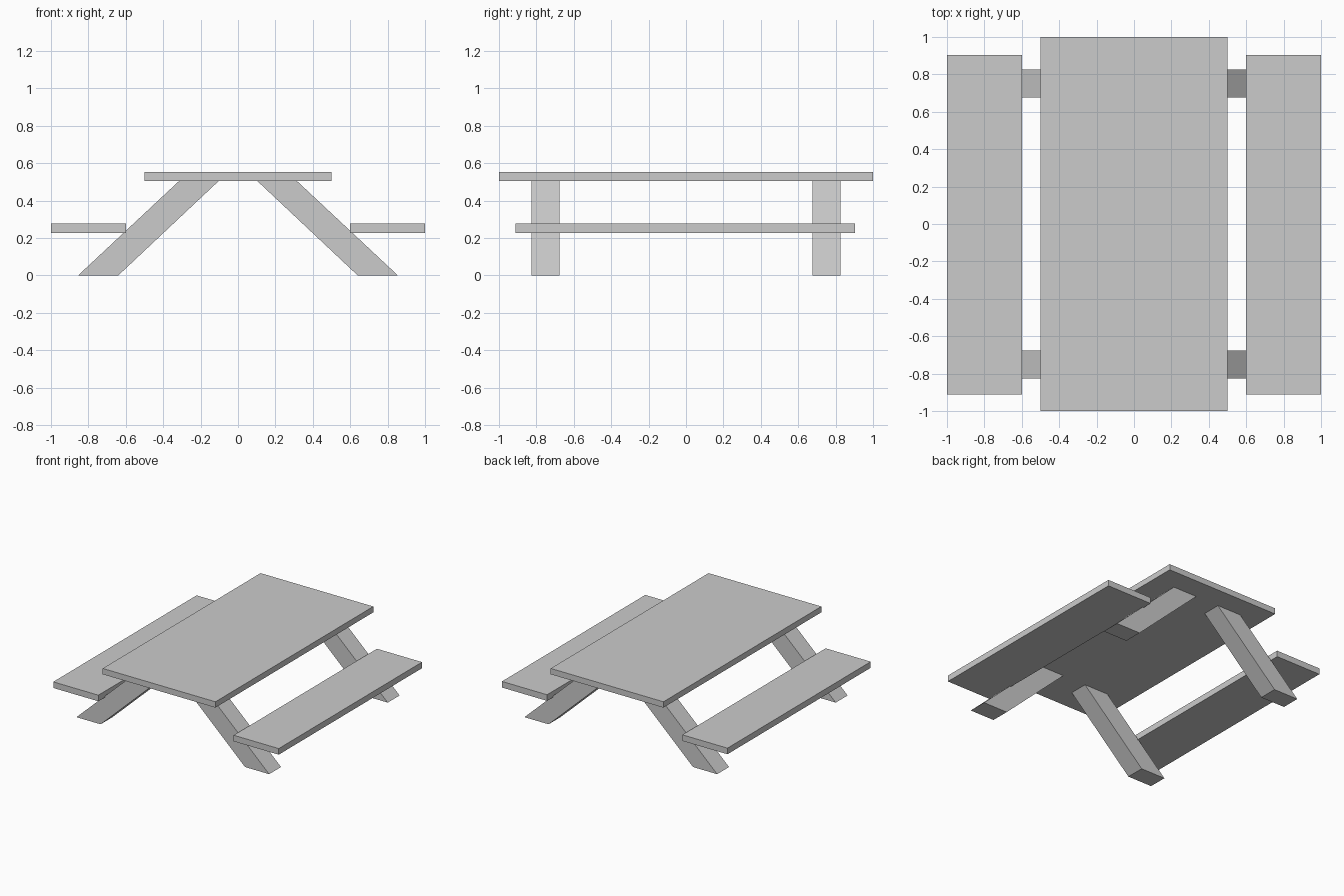
import bpy
import bmesh

if "Cube" in bpy.data.objects:
    bpy.data.objects.remove(bpy.data.objects["Cube"])


def prism(name, profile, y0, y1):
    """Extrude an x/z outline along y into a flat-faced solid."""
    bm = bmesh.new()
    face = bm.faces.new([bm.verts.new((x, y0, z)) for x, z in profile])
    ext = bmesh.ops.extrude_face_region(bm, geom=[face])
    moved = [v for v in ext["geom"] if isinstance(v, bmesh.types.BMVert)]
    bmesh.ops.translate(bm, verts=moved, vec=(0, y1 - y0, 0))
    bmesh.ops.recalc_face_normals(bm, faces=bm.faces)
    mesh = bpy.data.meshes.new(name)
    bm.to_mesh(mesh)
    bm.free()
    obj = bpy.data.objects.new(name, mesh)
    bpy.context.collection.objects.link(obj)
    return obj


def board(name, x0, x1, y0, y1, z0, z1):
    return prism(name, [(x0, z0), (x1, z0), (x1, z1), (x0, z1)], y0, y1)


# Table top
board("table_top", -0.5, 0.5, -1.0, 1.0, 0.505, 0.552)

# Slanted leg outline, cut level at the ground and under the top
LEG = [(0.64, 0.0), (0.855, 0.0), (0.315, 0.505), (0.103, 0.505)]

for side, s in (("left", -1), ("right", 1)):
    # Bench seat
    x0, x1 = sorted((s * 0.6, s * 1.0))
    board(side + "_seat", x0, x1, -0.912, 0.903, 0.228, 0.277)
    # Front and back legs
    outline = [(s * x, z) for x, z in LEG]
    prism("front_" + side + "_leg", outline, -0.826, -0.676)
    prism("back_" + side + "_leg", outline, 0.676, 0.826)
